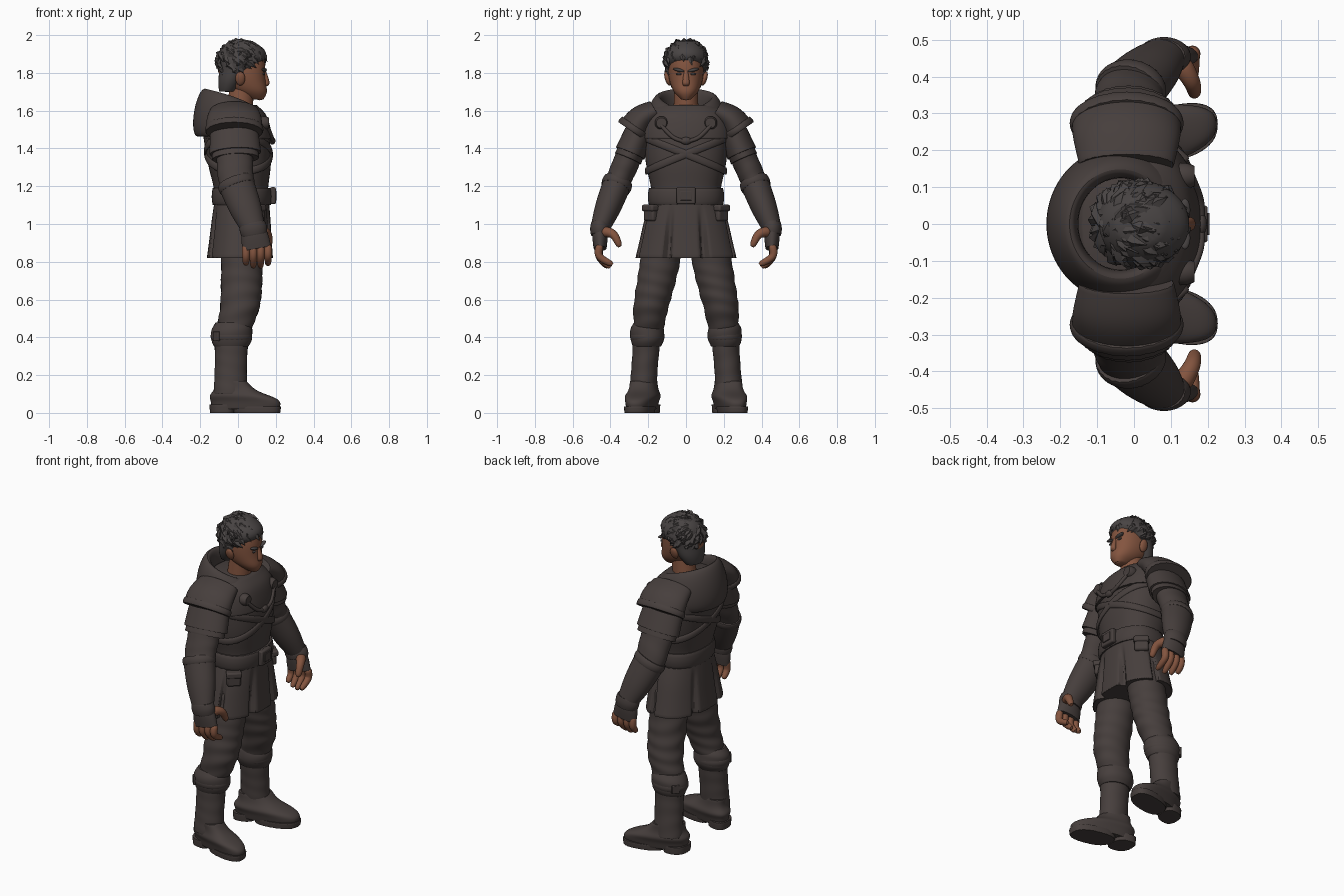
import bpy, bmesh, math, random
from mathutils import Vector, Matrix

starter = bpy.data.objects.get("Cube")
if starter:
    bpy.data.objects.remove(starter, do_unlink=True)
random.seed(4)

def material(name, red, green, blue):
    made = bpy.data.materials.new(name)
    made.use_nodes = True
    made.diffuse_color = (red, green, blue, 1)
    made.node_tree.nodes["Principled BSDF"].inputs["Base Color"].default_value = made.diffuse_color
    return made

CLOTH = material("dark brown cloth", .062, .049, .046)
HAIR = material("charcoal hair", .066, .058, .057)
SKIN = material("tan skin", .23, .09, .05)

def finish(name, mesh, paint, smooth=True):
    bmesh.ops.recalc_face_normals(mesh, faces=mesh.faces)
    data = bpy.data.meshes.new(name)
    mesh.to_mesh(data)
    mesh.free()
    data.materials.append(paint)
    data.shade_smooth()
    data.set_sharp_from_angle(angle=math.radians(50))
    part = bpy.data.objects.new(name, data)
    bpy.context.collection.objects.link(part)
    if smooth:
        subsurf = part.modifiers.new("smooth", "SUBSURF")
        subsurf.levels = subsurf.render_levels = 1
    return part

def curve(values, t):
    """Smooth value at t through evenly spaced values."""
    last = len(values) - 1
    if last == 0:
        return values[0]
    first = min(int(t * last), last - 1)
    start, end = values[first], values[first + 1]
    slope_in = (end - values[max(first - 1, 0)]) / 2
    slope_out = (values[min(first + 2, last)] - start) / 2
    s = t * last - first
    ease = s * s * (3 - 2 * s)
    return start + (end - start) * ease + slope_in * (s * (1 - s) * (1 - s)) - slope_out * (s * s * (1 - s))

def oval(angle, power):
    return [math.copysign(abs(q) ** (2 / power), q) for q in (math.cos(angle), math.sin(angle))]

def loft(name, path, radii, flats=(1,), paint=CLOTH, side=1, across=None, power=2,
         fold=0, rounded=False, shape=None, count=24, steps=10):
    """Skin oval rings along a path; across tilts the rings square to it."""
    path = [Vector((p[0], p[1] * side, p[2])) for p in path]
    mesh = bmesh.new()
    crease = mesh.edges.layers.float.new("crease_edge")
    rings = []
    for i in range(steps + 1):
        t = i / steps
        centre, radius = curve(path, t), curve(radii, t)
        if rounded:
            radius *= math.sqrt(max(.3, 1 - (2 * t - 1) ** 8))
        u, v = Vector((1, 0, 0)), Vector((0, 1, 0))
        if across:
            ahead = (curve(path, min(t + .02, 1)) - curve(path, max(t - .02, 0))).normalized()
            u = Vector(across)
            u = (u - ahead * u.dot(ahead)).normalized()
            v = ahead.cross(u)
        ring = []
        for k in range(count):
            angle = math.tau * k / count
            c, s = oval(angle, power)
            ripple = 1 + fold * math.sin(centre.z * 75 + 2 * math.sin(angle + centre.z * 9) + side)
            spot = centre + (u * c + v * s * curve(flats, t)) * radius * ripple
            ring.append(mesh.verts.new(shape(spot, angle, side) if shape else spot))
        rings.append(ring)
    for low, high in zip(rings, rings[1:]):
        for k in range(count):
            mesh.faces.new((low[k], low[k - 1], high[k - 1], high[k]))
    for ring in (rings[0], rings[-1]):
        for edge in mesh.faces.new(ring).edges:
            edge[crease] = .6
    return finish(name, mesh, paint)

def blob(name, place, size, paint=CLOTH, tilt=0):
    mesh = bmesh.new()
    where = Matrix.Translation(place) @ Matrix.Rotation(tilt, 4, "X") @ Matrix.Diagonal((*size, 1))
    bmesh.ops.create_uvsphere(mesh, u_segments=16, v_segments=10, radius=1, matrix=where)
    finish(name, mesh, paint, False)

def box(name, place, size, turn=0):
    mesh = bmesh.new()
    where = Matrix.Translation(place) @ Matrix.Rotation(turn, 4, "Z") @ Matrix.Diagonal((*size, 1))
    bmesh.ops.create_cube(mesh, size=1, matrix=where)
    bevel = finish(name, mesh, CLOTH, False).modifiers.new("bevel", "BEVEL")
    bevel.width, bevel.segments = min(size) / 4, 2

def pleat(spot, angle, side):
    """Press slits into the skirt that widen and deepen towards the hem."""
    turn = abs(math.remainder(angle, math.tau))
    depth = max(0, min(1, (1.1 - spot.z) * 5))
    if min(abs(turn - slit) for slit in (.36, 1.35, 2.7)) < .04 + .04 * depth:
        spot = Vector((spot.x * (1 - depth / 5), spot.y * (1 - depth / 8), spot.z))
    return spot

def toe_out(spot, angle, side):
    return spot + Vector((0, side * spot.x / 5, 0))

# Tunic, shoulder mantle, skirt and belt
spine = [Vector((.02, 0, 1.1)), Vector((.005, 0, 1.35)), Vector((-.03, 0, 1.6))]
girth = [.145, .142, .165, .174, .17, .12]
loft("tunic_body", spine, girth, [1.3, 1.27, 1.3], power=2.3, count=32)
loft("mantle", [(0, 0, 1.45), (-.02, 0, 1.63)], [.182, .18, .165, .12], [1.35], power=2.3, count=32)
loft("skirt", [(.02, 0, 1.13), (.01, 0, .82)], [.143, .16, .175], [1.3, 1.45, 1.53],
     power=2.2, shape=pleat, count=96)
loft("belt", [(.02, 0, 1.1), (.02, 0, 1.19)], [.155, .161, .155], [1.27], power=2.3, count=32, steps=4)
box("belt_buckle", (.185, 0, 1.15), (.03, .1, .09))
box("buckle_plate", (.2, 0, 1.15), (.01, .06, .05))
blob("clasp_centre", (.182, 0, 1.44), (.016, .03, .02))

# Lowered hood, a rolled ring that rises towards the back
mesh = bmesh.new()
around, rolled = 40, 16
rings = []
for k in range(around):
    angle = math.tau * k / around
    back = ((1 - math.cos(angle)) / 2) ** .6
    ring = []
    for j in range(rolled):
        c, s = oval(math.tau * j / rolled, 2)
        reach = .145 + .02 * back + .04 * c - .02 * s
        height = 1.53 + .06 * back + (.07 + .06 * back) * s
        ring.append(mesh.verts.new((reach * math.cos(angle) - .03, (reach + .01) * math.sin(angle), height)))
    rings.append(ring)
for near, far in zip(rings, rings[1:] + rings[:1]):
    for j in range(rolled):
        mesh.faces.new((near[j - 1], near[j], far[j], far[j - 1]))
finish("hood", mesh, CLOTH)

# Neck, head and face
loft("neck", [(0, 0, 1.52), (.02, 0, 1.72)], [.075, .065], [.95], SKIN)
loft("head", [(.1, 0, 1.66), (.03, 0, 1.757), (.02, 0, 1.853), (.02, 0, 1.95)],
     [.035, .09, .117, .125, .123, .11, .07], [.75], SKIN, power=2.2, steps=14)
loft("nose", [(.14, 0, 1.81), (.153, 0, 1.75), (.146, 0, 1.73)], [.008, .015, .01], [1.3], SKIN, count=12)
blob("lips", (.139, 0, 1.706), (.012, .026, .008), SKIN)
blob("chin", (.115, 0, 1.675), (.024, .032, .02), SKIN)

# Hair cap and wavy locks combed forward from the crown
loft("hair_cap", [(-.055, 0, 1.7), (-.02, 0, 1.8), (.025, 0, 1.885), (.015, 0, 1.97)],
     [.045, .07, .088, .125, .12, .06], [1.4, 1.3, .9, .87], HAIR)
mesh = bmesh.new()
middle, crown = Vector((.015, 0, 1.86)), Vector((-.06, 0, 1.97))
locks = 0
while locks < 210:
    out = Vector([random.gauss(0, 1) for axis in "xyz"]).normalized()
    root = middle + out * Vector((.12, .105, .105))
    hairline = 1.885 if root.x > .08 else 1.84 if root.x > .01 else 1.77
    if root.z < hairline:
        continue
    locks += 1
    comb = root - crown + Vector((.06, random.uniform(-.06, .06), random.uniform(-.02, .02)))
    comb = (comb - out * comb.dot(out)).normalized()
    length = random.uniform(.03, .042)
    lift = out * random.uniform(0, .014)
    start = root - comb * length
    bend = root + comb * length * .3 + lift
    path = [start - out * .012, bend, bend + comb * length - out * random.uniform(-.004, .02)]
    rings = []
    for spot, width in zip(path, (.012, .017, 0)):
        wide = comb.cross(out) * width
        rings.append([mesh.verts.new(spot + shift) for shift in (wide, out * width * .7, -wide, out * width * -.7)])
    for low, high in zip(rings, rings[1:]):
        for k in range(4):
            mesh.faces.new((low[k], low[k - 1], high[k - 1], high[k]))
bmesh.ops.remove_doubles(mesh, verts=mesh.verts, dist=.00001)
finish("hair_locks", mesh, HAIR, False)

# Joints of one arm
collar, shoulder = Vector((-.02, .16, 1.6)), Vector((-.02, .25, 1.48))
elbow, wrist, knuckle = Vector((-.005, .37, 1.2)), Vector((.08, .455, .98)), Vector((.1, .455, .87))
cap_top, cap_edge = Vector((-.02, .235, 1.555)), Vector((-.02, .28, 1.49))
FORE, UP = (1, 0, 0), (0, 0, 1)

for side, label in ((1, "left_"), (-1, "right_")):
    def limb(name, path, radii, flats, paint=CLOTH, **extra):
        loft(label + name, path, radii, flats, paint, side, FORE, **extra)

    def upright(name, path, radii, flats, **extra):
        loft(label + name, path, radii, flats, side=side, **extra)

    # Face pairs
    blob(label + "ear", (.012, side * .098, 1.77), (.026, .014, .038), SKIN, side * -.3)
    blob(label + "eyebrow", (.138, side * .038, 1.815), (.015, .032, .009), HAIR, side * .25)
    blob(label + "eye", (.137, side * .037, 1.794), (.007, .016, .006), HAIR)

    # Crossed chest strap lying on the tunic, clasp disc and cord
    strap = []
    for k in range(33):
        c, s = oval(math.tau * k / 32, 2.3)
        height = 1.37 - .09 * s
        t = (height - 1.1) * 2
        reach = curve(girth, t) + .002
        strap.append((curve(spine, t).x + reach * c, reach * s * 1.29, height))
    loft(label + "chest_strap", strap, [.022], [.4], side=side, across=UP, count=8, steps=48)
    loft(label + "clasp_disc", [(.12, .13, 1.535), (.164, .13, 1.535)], [.035, .036, .028],
         side=side, across=UP, steps=4)
    limb("clasp_cord", [(.155, .13, 1.52), (.178, .07, 1.46), (.182, .02, 1.44)], [.012], [1], count=8)

    # Overlapping shoulder armour
    limb("shoulder_plate", [collar, cap_top, cap_edge], [.13, .147, .15], [.45, .58])
    limb("shoulder_rim", [cap_top.lerp(cap_edge, .6), cap_top.lerp(cap_edge, 1.05)],
         [.15, .157, .153], [.62], steps=4)
    limb("upper_arm_plate", [shoulder, shoulder.lerp(elbow, .38)], [.13, .138], [.6])
    limb("lower_arm_plate", [shoulder, shoulder.lerp(elbow, .48)], [.115, .126], [.6])

    # Sleeve, bracer and fingerless glove
    limb("sleeve", [shoulder, elbow, wrist], [.1, .092, .06], [.72], fold=.025, steps=24)
    limb("bracer", [elbow.lerp(wrist, -.1), wrist], [.096, .088, .064], [.8])
    limb("bracer_lip", [elbow.lerp(wrist, -.14), elbow.lerp(wrist, .04)], [.094, .101, .096], [.82], steps=4)
    limb("glove_cuff", [wrist.lerp(knuckle, -.25), wrist.lerp(knuckle, .35)], [.066, .074, .068], [.72], steps=6)
    limb("glove", [wrist, knuckle], [.06, .074, .077], [.65, .45])
    for finger in range(4):
        x = .042 + .039 * finger
        tip = .77 if finger in (1, 2) else .785
        limb("finger", [(x, .455, .89), (x, .46, .83), (x, .425 - .012 * finger, tip)],
             [.023, .021, .017], [1], SKIN, rounded=True, count=12)
    limb("thumb", [(.125, .44, .96), (.157, .385, .945), (.165, .35, .88)], [.032, .024, .018], [1], SKIN,
         rounded=True, count=12)

    # Rumpled trousers
    upright("trouser_leg", [(.02, .11, .96), (.02, .15, .73), (.01, .185, .56), (-.03, .2, .42)],
            [.11, .11, .105, .09], [1, .85], fold=.03, steps=28)

    # Boots with a folded cuff and strap
    upright("boot_cuff", [(-.03, .204, .48), (-.036, .206, .35)], [.088, .108, .108, .09], [.83], fold=.02)
    upright("boot_strap", [(-.035, .205, .425), (-.035, .205, .385)], [.106, .112, .106], [.83], steps=4)
    box(label + "strap_buckle", (-.115, side * .265, .405), (.045, .014, .05), side * .87)
    upright("boot_shaft", [(-.035, .207, .4), (-.04, .23, .1)], [.09, .086, .09], [.82], fold=.012, steps=20)
    upright("boot_foot", [(.04, .225, .02), (.037, .225, .065), (-.01, .227, .11), (-.04, .232, .17)],
            [.178, .186, .168, .108, .085], [.39, .43, .62, .82], power=2.5, shape=toe_out)
    upright("boot_sole", [(.1, .225, 0), (.1, .225, .035)], [.125, .129], [.6], power=2.5, shape=toe_out, steps=3)
    upright("boot_heel", [(-.085, .225, 0), (-.085, .225, .045)], [.064, .067], [1.05], power=2.6,
            shape=toe_out, steps=3)

    # Belt pouch with flap
    box(label + "pouch", (.1, side * .185, 1.055), (.045, .08, .08), side * .85)
    box(label + "pouch_flap", (.103, side * .188, 1.085), (.053, .087, .035), side * .85)
